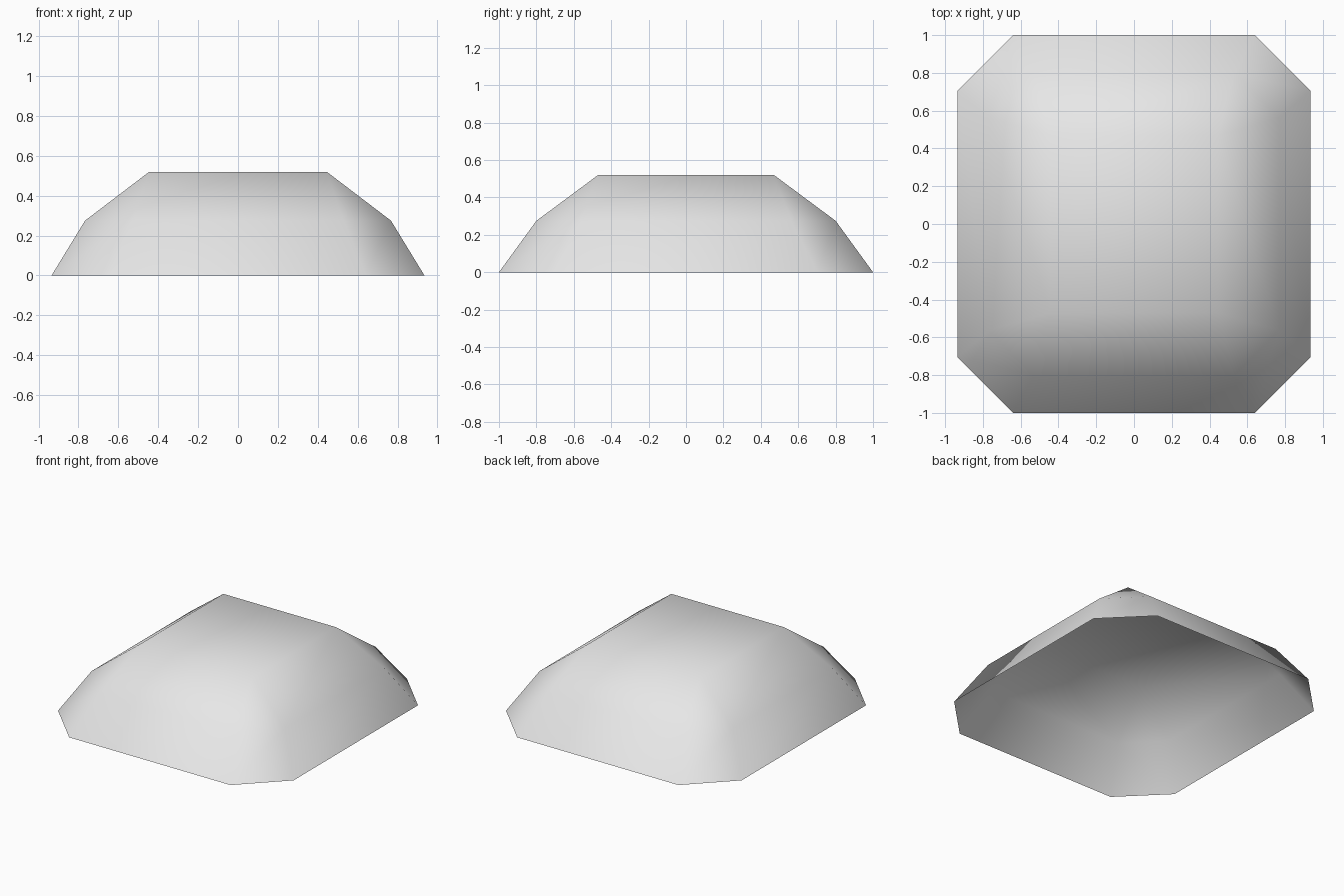
import bpy
import bmesh

cube = bpy.data.objects.get("Cube")
if cube:
    bpy.data.objects.remove(cube, do_unlink=True)


def flat_material(name, rgb):
    mat = bpy.data.materials.new(name)
    mat.use_nodes = True
    mat.diffuse_color = (*rgb, 1)
    mat.node_tree.nodes["Principled BSDF"].inputs["Base Color"].default_value = (*rgb, 1)
    return mat


def chamfered_ring(bm, half_x, half_y, cut_x, cut_y, z):
    """Counter-clockwise octagon: a rectangle with its corners cut."""
    ring = []
    for sx, sy in ((1, 1), (-1, 1), (-1, -1), (1, -1)):
        pair = [(sx * half_x, sy * cut_y, z), (sx * cut_x, sy * half_y, z)]
        if sx * sy < 0:
            pair.reverse()
        ring += [bm.verts.new(p) for p in pair]
    return ring


bm = bmesh.new()

# Open rim on the ground and the shoulder above it
rim = chamfered_ring(bm, 0.935, 1.0, 0.64, 0.705, 0.0)
shoulder = chamfered_ring(bm, 0.767, 0.80, 0.53, 0.563, 0.275)

# Rectangular flat top
top = [bm.verts.new((sx * 0.445, sy * 0.47, 0.52))
       for sx, sy in ((1, 1), (-1, 1), (-1, -1), (1, -1))]
bm.faces.new(top)

# Lower walls
for i in range(8):
    j = (i + 1) % 8
    bm.faces.new((rim[i], rim[j], shoulder[j], shoulder[i]))

# Upper slopes: a triangle at each corner and a quad along each side
for i in range(4):
    a, b, c = shoulder[2 * i], shoulder[2 * i + 1], shoulder[(2 * i + 2) % 8]
    bm.faces.new((a, b, top[i]))
    bm.faces.new((b, c, top[(i + 1) % 4], top[i]))

# Fully smooth shading across the shell
for face in bm.faces:
    face.smooth = True

mesh = bpy.data.meshes.new("dome_shell")
bm.to_mesh(mesh)
bm.free()
mesh.materials.append(flat_material("light_grey", (0.8, 0.8, 0.8)))
shell = bpy.data.objects.new("dome_shell", mesh)
bpy.context.collection.objects.link(shell)
